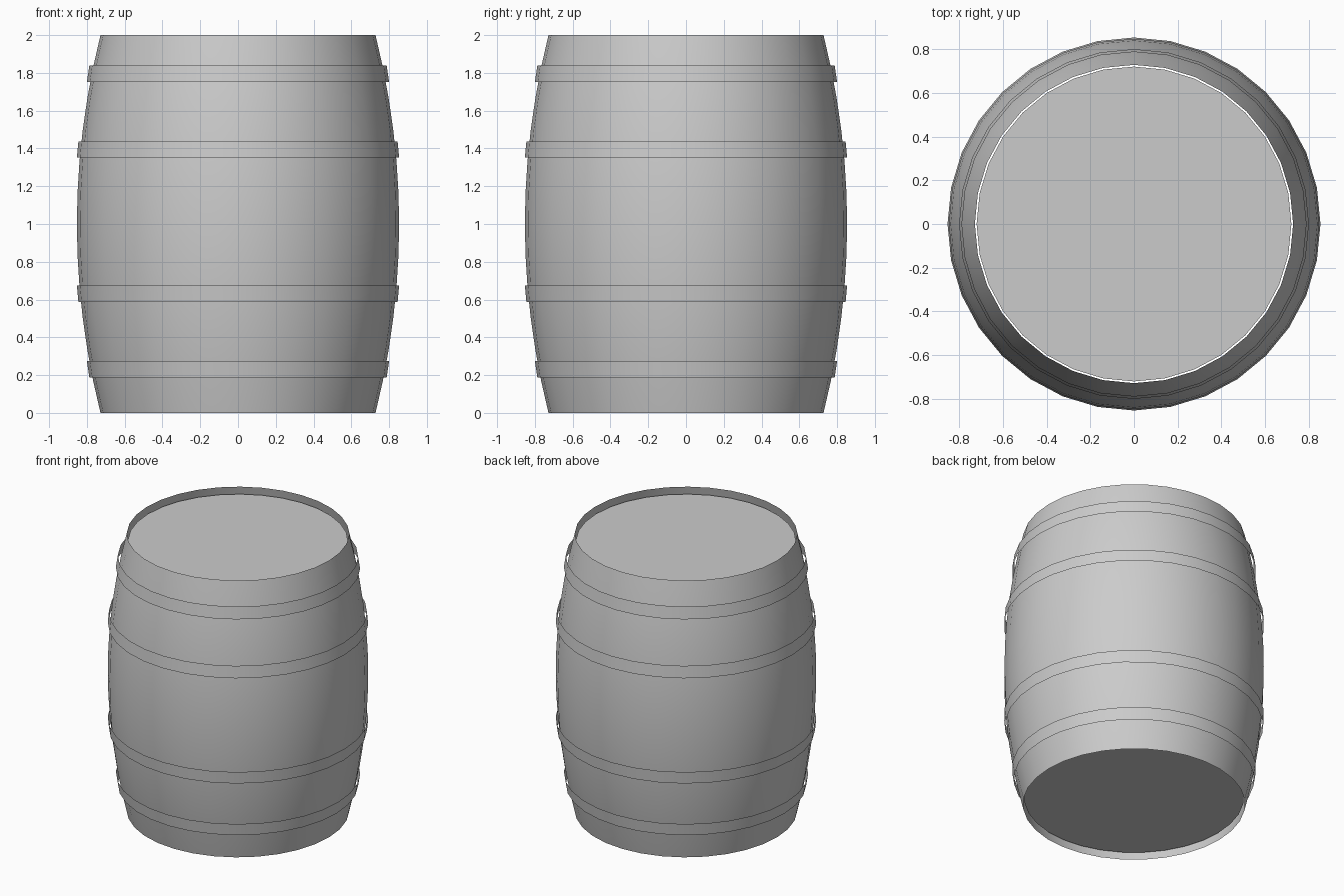
import bpy, bmesh, math

if "Cube" in bpy.data.objects:
    bpy.data.objects.remove(bpy.data.objects["Cube"])

SIDES = 32

grey = bpy.data.materials.new("plain_grey")
grey.diffuse_color = (0.6, 0.6, 0.6, 1)
grey.use_nodes = True
grey.node_tree.nodes["Principled BSDF"].inputs["Base Color"].default_value = grey.diffuse_color


def bulge(z):
    """Radius of the bowed staves at height z."""
    return 0.853 - 0.125 * (z - 1) ** 2


def finish(name, bm, smooth):
    mesh = bpy.data.meshes.new(name)
    bm.to_mesh(mesh)
    bm.free()
    mesh.materials.append(grey)
    for p in mesh.polygons:
        p.use_smooth = smooth
    obj = bpy.data.objects.new(name, mesh)
    bpy.context.collection.objects.link(obj)
    return obj


def ring(bm, r, z):
    step = 2 * math.pi / SIDES
    return [bm.verts.new((r * math.cos(i * step), r * math.sin(i * step), z))
            for i in range(SIDES)]


def shell(name, profile):
    """Open surface of revolution, normals outward."""
    bm = bmesh.new()
    rings = [ring(bm, r, z) for r, z in profile]
    for a, b in zip(rings, rings[1:]):
        for i in range(SIDES):
            j = (i + 1) % SIDES
            bm.faces.new((a[i], a[j], b[j], b[i]))
    return finish(name, bm, True)


def head(name, z, up):
    """Flat disc, slightly smaller than the rim."""
    bm = bmesh.new()
    verts = ring(bm, 0.72, z)
    bm.faces.new(verts if up else verts[::-1])
    return finish(name, bm, False)


# bowed barrel wall
shell("barrel_wall", [(bulge(i / 6), i / 6) for i in range(13)])

# recessed heads
head("top_head", 1.95, True)
head("bottom_head", 0.05, False)

# hoops standing proud of the wall: narrow radius, wide radius, lower z, upper z
HOOP_HEIGHT = 0.086
for name, narrow, wide, low_z, high_z in (
        ("end_hoop", 0.787, 0.800, 0.188, 1.753),
        ("middle_hoop", 0.845, 0.853, 0.588, 1.352)):
    shell("lower_" + name, [(narrow, low_z), (wide, low_z + HOOP_HEIGHT)])
    shell("upper_" + name, [(wide, high_z), (narrow, high_z + HOOP_HEIGHT)])
